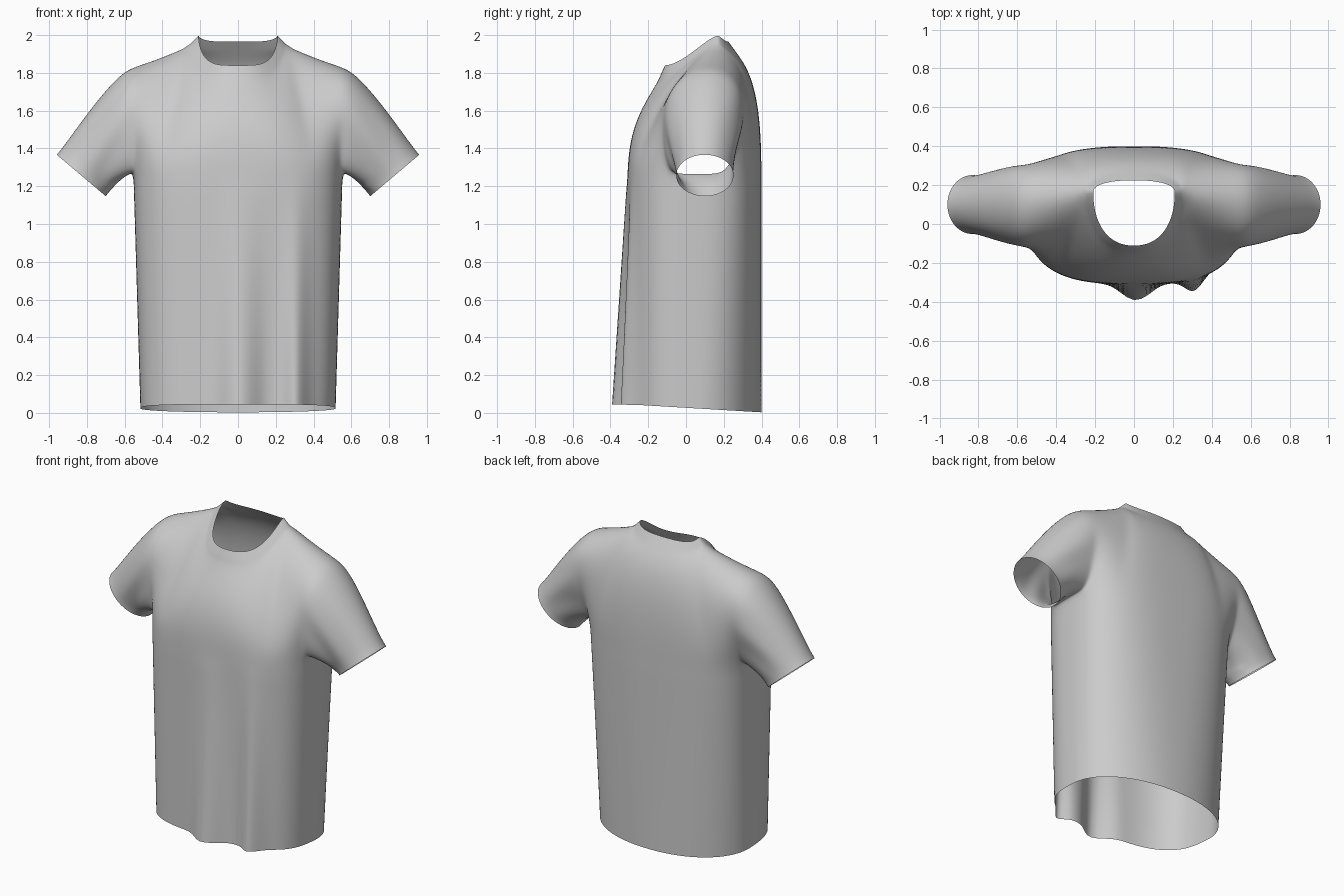
import bpy, bmesh, math
from mathutils import Vector as V

if "Cube" in bpy.data.objects:
    bpy.data.objects.remove(bpy.data.objects["Cube"])

F, SH, S, R = 44, 11, 8, 18       # panel columns, shoulder columns, side columns, panel rows
ARM_Z = 1.27                      # armpit height
A0 = 17                           # half angle of the armpit strip, degrees
bm = bmesh.new()


def add_grid(rows, closed=False):
    vs = [[bm.verts.new(p) for p in r] for r in rows]
    n = len(rows[0])
    for a, b in zip(vs, vs[1:]):
        for i in range(n if closed else n - 1):
            j = (i + 1) % n
            bm.faces.new((a[i], a[j], b[j], b[i]))


def bezier(p0, p1, p2, p3, t):
    s = 1 - t
    return p0 * s**3 + p1 * (3 * s * s * t) + p2 * (3 * s * t * t) + p3 * t**3


def spow(v, p):
    return math.copysign(abs(v) ** p, v)


def ring(deg, k):
    """Point of the torso tube: angle in degrees, k = 0 hem .. 1 armpit."""
    t = math.radians(deg)
    c, s = math.cos(t), math.sin(t)
    e = 0.68 + 0.02 * k if s > 0 else 0.94 - 0.24 * k
    x = (0.517 + 0.037 * k) * spow(c, e)
    y = 0.06 - (0.37 if s > 0 else 0.34) * spow(s, e)
    z = (0.027 - 0.06 * y) * (1 - k) + ARM_Z * k
    if s > 0:                     # hanging folds in the front
        fade = (1 - k) * s
        y -= fade * (0.1 * math.exp(-((x - 0.01) / 0.085) ** 2)
                     + 0.075 * math.exp(-((x - 0.31) / 0.06) ** 2))
    return V((x, y, z))


def neck(phi, front, inner):
    """Neckline: inner = collar rim, otherwise collar seam."""
    if inner:
        a, yc, zc = 0.21, 0.165, 2.0
        ye, ze = (-0.112, 1.84) if front else (0.225, 1.965)
    else:
        a, yc, zc = 0.25, 0.16, 1.962
        ye, ze = (-0.135, 1.79) if front else (0.265, 1.91)
    s = max(0.0, math.sin(phi))
    return V((a * spow(math.cos(phi), 0.88),
              yc + (ye - yc) * s**0.9, zc - (zc - ze) * (1 - (1 - s**1.2) ** 1.8)))


def shoulder(a):
    p = V((0.58, 0.12, 1.833)).lerp(neck(0, True, False), a)
    p.z -= 0.006 * math.sin(math.pi * a)
    return p


def panel(front):
    """Upper chest or back, as columns running right to left."""
    if front:
        h0, h1, h2 = V((-.02, -.31, -.04)), V((.03, -.16, -.09)), V((0, -.065, -.13))
    else:
        h0, h1, h2 = V((-.02, .28, -.04)), V((.02, .19, -.07)), V((0, .115, -.12))
    cols = []
    for j in range(F + 1):
        deg = A0 + (180 - 2 * A0) * j / F
        bottom = ring(deg if front else -deg, 1)
        side = 1 if j <= F / 2 else -1
        i = min(j, F - j)
        lift = V((0, 0, 0.2))
        if i <= SH:
            a = i / SH
            top, h = shoulder(a), h0.lerp(h1, a)
            lift.y = -0.03 * (1 - a) if front else 0.09 * (1 - a) + 0.02
        else:
            phi = math.pi * (i - SH) / (F - 2 * SH)
            top, h = neck(phi, front, False), h1.lerp(h2, math.sin(phi))
            lift.z += 0.08 * math.sin(phi)
            lift.y = 0 if front else 0.02 * (1 - math.sin(phi))
        top, h = top.copy(), h.copy()
        top.x *= side
        h.x *= side
        cols.append([bezier(bottom, bottom + lift, top + h, top, r / R)
                     for r in range(R + 1)])
    return cols


# torso tube from hem to armpit
span = 180 - 2 * A0
front_deg = [A0 + span * j / F for j in range(F + 1)]
left_deg = [180 - A0 + 2 * A0 * j / S for j in range(S + 1)]
back_deg = [180 + d for d in front_deg]
right_deg = [180 + d for d in left_deg]
around = front_deg[:-1] + left_deg[:-1] + back_deg[:-1] + right_deg[:-1]
add_grid([[ring(d, k / 24) for d in around] for k in range(25)], True)

# chest and upper back
front_cols, back_cols = panel(True), panel(False)
add_grid(front_cols)
add_grid(back_cols)

# collar band
steps = F - 2 * SH
phis = [math.pi * i / steps for i in range(steps + 1)]
loops = [[neck(p, True, inn) for p in phis] + [neck(p, False, inn) for p in phis[-2:0:-1]]
         for inn in (False, True)]
collar = [[a.lerp(b, t) for a, b in zip(*loops)] for t in (0, 0.33, 0.67, 1)]
add_grid(collar, True)

# sleeves, lofted from each armhole to its cuff
H = S // 2 + R
for side in (1, -1):
    idx = 0 if side == 1 else F
    under = [ring(d, 1) for d in (right_deg if side == 1 else left_deg[::-1])]
    loop = (under[S // 2:] + front_cols[idx][1:] + back_cols[idx][-2::-1]
            + under[1:S // 2])
    rows = [[] for _ in range(19)]
    for i, p0 in enumerate(loop):
        th = math.pi * i / H
        w = (1 - math.cos(th)) / 2
        p3 = V((side * (0.83 - 0.13 * math.cos(th)), 0.1 - 0.152 * math.sin(th),
                1.257 - 0.11 * math.cos(th)))
        start = V((0.035, 0, 0.005)).lerp(V((0.11, 0, -0.065)), w)
        end = V((0.6, 0, -0.8)) * (0.05 + 0.115 * w)
        start.x *= side
        end.x *= side
        for r, row in enumerate(rows):
            t = r / (len(rows) - 1)
            p = bezier(p0, p0 + start, p3 - end, p3, t)
            # soft creases fanning out of the armpit
            amp = 0.014 * math.sin(math.pi * t) * (1 - w) ** 0.5 * abs(math.sin(th))
            p.y -= amp * math.sin(th * 7 + t * 4) * (1 if th < math.pi else -1)
            row.append(p)
    add_grid(rows, True)

# weld the parts into one cloth surface and relax the seams, keeping the collar
bmesh.ops.remove_doubles(bm, verts=bm.verts, dist=0.0005)
bmesh.ops.recalc_face_normals(bm, faces=bm.faces)
keep = [p for row in collar for p in row]
seam = [v for v in bm.verts if v.co.z > 1.2 and not v.is_boundary
        and not (abs(v.co.x) < 0.3 and any((v.co - p).length < 0.001 for p in keep))]
for _ in range(7):
    bmesh.ops.smooth_vert(bm, verts=seam, factor=0.5, use_axis_x=True,
                          use_axis_y=True, use_axis_z=True)
for f in bm.faces:
    f.smooth = True
mesh = bpy.data.meshes.new("tshirt")
bm.to_mesh(mesh)
bm.free()
shirt = bpy.data.objects.new("tshirt", mesh)
bpy.context.collection.objects.link(shirt)
sub = shirt.modifiers.new("smooth_cloth", 'SUBSURF')
sub.levels = sub.render_levels = 1
